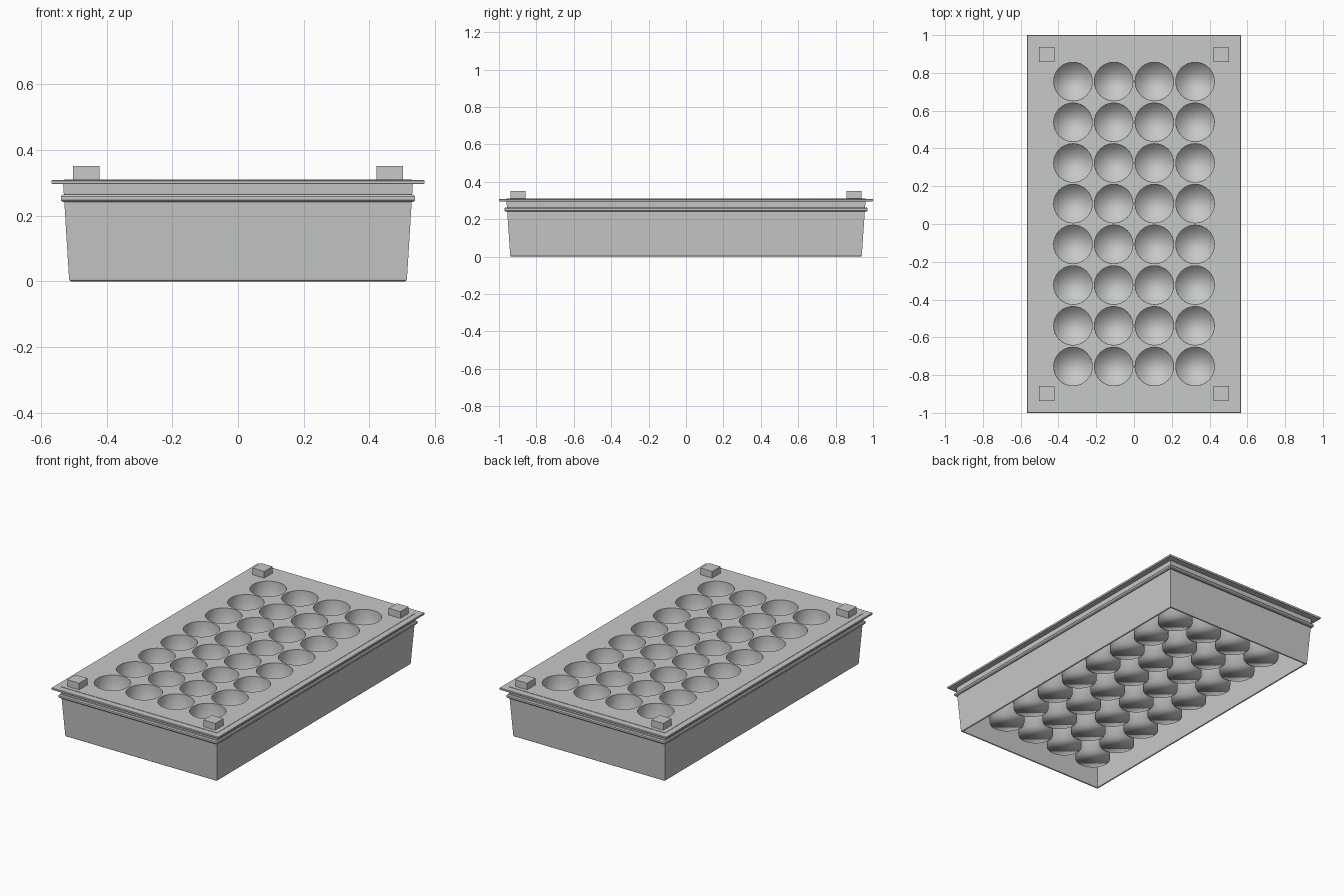
import bpy, bmesh, math

old = bpy.data.objects.get("Cube")
if old:
    bpy.data.objects.remove(old, do_unlink=True)

# Single plain grey plastic
grey = bpy.data.materials.new("grey_plastic")
grey.use_nodes = True
COLOR = (0.57, 0.585, 0.575, 1)
grey.diffuse_color = COLOR
grey.node_tree.nodes["Principled BSDF"].inputs["Base Color"].default_value = COLOR

PITCH, CUP_R, CUP_SIDES = 0.2155, 0.102, 32
TOP = 0.31
CENTRES = [((i - 1.5) * PITCH, (j - 3.5) * PITCH) for i in range(4) for j in range(8)]


def add_object(name, bm):
    bmesh.ops.recalc_face_normals(bm, faces=bm.faces)
    mesh = bpy.data.meshes.new(name)
    bm.to_mesh(mesh)
    bm.free()
    mesh.materials.append(grey)
    obj = bpy.data.objects.new(name, mesh)
    bpy.context.collection.objects.link(obj)
    return obj


def bridge(bm, a, b):
    n = len(a)
    for k in range(n):
        bm.faces.new((a[k], a[(k + 1) % n], b[(k + 1) % n], b[k]))


def rectangular_ring(name, profile):
    """Sweep a closed (half x, half y, z) section around a rectangle."""
    bm = bmesh.new()
    loops = [[bm.verts.new((sx * hx, sy * hy, z))
              for sx, sy in ((1, 1), (-1, 1), (-1, -1), (1, -1))]
             for hx, hy, z in profile]
    for k in range(len(loops)):
        bridge(bm, loops[k - 1], loops[k])
    return add_object(name, bm)


# Tapered, open-bottomed wall with a rounded lower lip
rectangular_ring("tray_wall", [
    (0.508, 0.934, 0.0), (0.513, 0.939, 0.003), (0.514, 0.94, 0.008),
    (0.532, 0.96, 0.3), (0.522, 0.95, 0.3), (0.504, 0.93, 0.003)])

# Rounded bead running around the wall
rectangular_ring("bead", [
    (0.52, 0.95, 0.242), (0.534, 0.966, 0.242), (0.539, 0.971, 0.247),
    (0.539, 0.971, 0.258), (0.534, 0.966, 0.264), (0.52, 0.95, 0.264)])

# Overhanging flange
rectangular_ring("flange", [
    (0.522, 0.953, 0.296), (0.565, 0.998, 0.296), (0.567, 1.0, 0.299),
    (0.567, 1.0, 0.306), (0.565, 0.998, 0.308), (0.522, 0.953, 0.308)])

# Top panel with a round opening for every cup
curve = bpy.data.curves.new("top_panel", "CURVE")
curve.dimensions = "2D"
curve.fill_mode = "BOTH"
curve.extrude = 0.006


def outline(points):
    spline = curve.splines.new("POLY")
    spline.points.add(len(points) - 1)
    for p, (x, y) in zip(spline.points, points):
        p.co = (x, y, 0, 1)
    spline.use_cyclic_u = True


ANGLES = [2 * math.pi * k / CUP_SIDES for k in range(CUP_SIDES)]
outline([(0.53, 0.96), (-0.53, 0.96), (-0.53, -0.96), (0.53, -0.96)])
for cx, cy in CENTRES:
    outline([(cx + CUP_R * math.cos(a), cy + CUP_R * math.sin(a)) for a in ANGLES])
panel = bpy.data.objects.new("top_panel", curve)
panel.location.z = TOP - 0.006
curve.materials.append(grey)
bpy.context.collection.objects.link(panel)
for o in bpy.context.selected_objects:
    o.select_set(False)
bpy.context.view_layer.objects.active = panel
panel.select_set(True)
bpy.ops.object.convert(target="MESH")

# Deep cups hanging below the panel, softly shaded into their floors
bm = bmesh.new()
for cx, cy in CENTRES:
    rings = [[bm.verts.new((cx + r * math.cos(a), cy + r * math.sin(a), z)) for a in ANGLES]
             for r, z in ((CUP_R, TOP - 0.001), (0.1, 0.05))]
    bridge(bm, *rings)
    bm.faces.new(rings[1])
for f in bm.faces:
    f.smooth = True
add_object("cups", bm)

# Four stacking blocks at the corners
for sx, side in ((1, "left"), (-1, "right")):
    for sy, end in ((1, "back"), (-1, "front")):
        bm = bmesh.new()
        bmesh.ops.create_cube(bm, size=1)
        bmesh.ops.scale(bm, vec=(0.08, 0.08, 0.045), verts=bm.verts)
        bmesh.ops.translate(bm, vec=(sx * 0.462, sy * 0.897, 0.3285), verts=bm.verts)
        add_object(f"stacking_block_{end}_{side}", bm)
